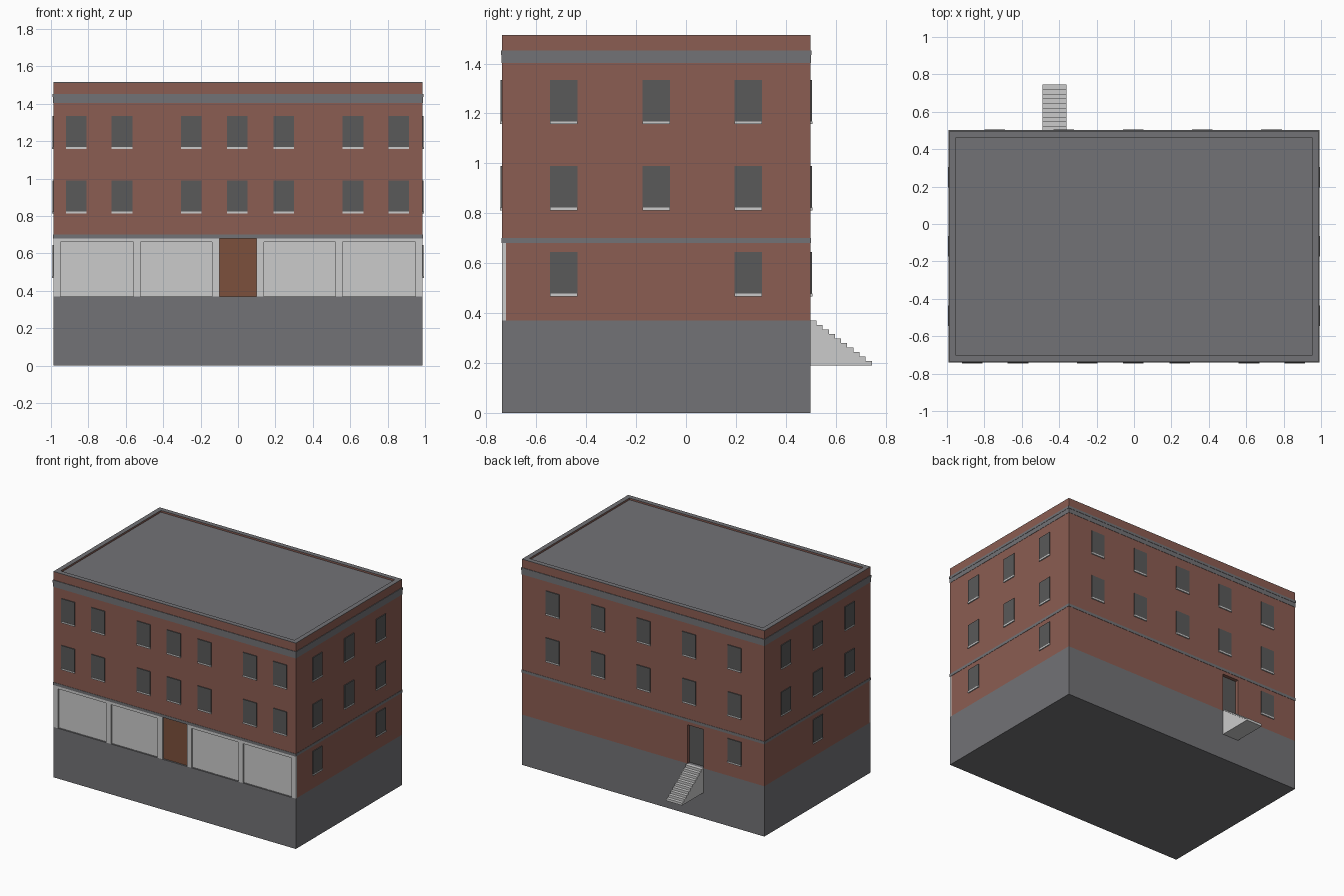
import bpy, bmesh

if "Cube" in bpy.data.objects:
    bpy.data.objects.remove(bpy.data.objects["Cube"])

def mat(name, r, g, b):
    m = bpy.data.materials.new(name)
    m.diffuse_color = (r, g, b, 1)
    m.use_nodes = True
    m.node_tree.nodes["Principled BSDF"].inputs["Base Color"].default_value = m.diffuse_color
    return m

BRICK = mat("brick", 0.26, 0.11, 0.085)
STONE = mat("stone", 0.17, 0.17, 0.18)
GLASS = mat("dark_glass", 0.1, 0.1, 0.1)
WOOD = mat("door_wood", 0.2, 0.08, 0.045)

def make(name, boxes, material=None):
    """One object from a list of (x0, x1, y0, y1, z0, z1) boxes."""
    bm = bmesh.new()
    for x0, x1, y0, y1, z0, z1 in boxes:
        for v in bmesh.ops.create_cube(bm, size=1)["verts"]:
            v.co = (x1 if v.co.x > 0 else x0,
                    y1 if v.co.y > 0 else y0,
                    z1 if v.co.z > 0 else z0)
    me = bpy.data.meshes.new(name)
    bm.to_mesh(me)
    bm.free()
    ob = bpy.data.objects.new(name, me)
    bpy.context.collection.objects.link(ob)
    if material:
        me.materials.append(material)
    return ob

X, F, B = 0.987, -0.737, 0.498       # half width, front and back planes
G0, G1, TOP = 0.37, 0.685, 1.515     # ground floor bottom / top, parapet top
SHOP = F + 0.015                     # recessed shop wall plane
DX0, DX1, DZ = -0.49, -0.36, 0.655   # back door opening

# Base and brick body; the ground floor leaves a pocket for the back door
make("stone_base", [(-X, X, F, B, 0, G0)], STONE)
make("ground_floor_wall", [
    (-X, X, SHOP, B - 0.03, G0, G1),
    (-X, DX0, B - 0.03, B, G0, G1),
    (DX1, X, B - 0.03, B, G0, G1),
    (DX0, DX1, B - 0.03, B, DZ, G1)], BRICK)
make("upper_wall", [(-X, X, F, B, G1, 1.49)], BRICK)
make("back_door", [(DX0, DX1, B - 0.03, B - 0.025, G0, DZ)], GLASS)

# Parapet ring with stone coping, and the flat roof
P = 0.035
def ring(z0, z1):
    return [(-X, X, F, F + P, z0, z1), (-X, X, B - P, B, z0, z1),
            (-X, -X + P, F + P, B - P, z0, z1), (X - P, X, F + P, B - P, z0, z1)]
make("parapet", ring(1.49, TOP - 0.003), BRICK)
make("parapet_coping", ring(TOP - 0.003, TOP), STONE)
make("roof", [(-X + P, X - P, F + P, B - P, 1.485, 1.502)], STONE)

# Stone string course and stepped cornice
e = 0.002
make("string_course", [(-X - e, X + e, F - e, B + e, 0.68, 0.70)], STONE)
make("cornice", [(-X - e, X + e, F - e, B + e, 1.403, 1.435),
                 (-X - 2 * e, X + 2 * e, F - 2 * e, B + 2 * e, 1.435, 1.453)], STONE)

# Shop front: piers, glazing bars, lintels, panes, mirrored about the entrance
piers, panes, lintels = [], [], []
for s in (-1, 1):
    def span(a, b):
        return (min(s * a, s * b), max(s * a, s * b))
    for a, b in ((0.10, 0.138), (0.52, 0.558), (0.95, X)):
        piers.append((*span(a, b), F, SHOP, G0, 0.68))
    for a, b in ((0.138, 0.52), (0.558, 0.95)):
        m = (a + b) / 2
        lintels.append((*span(a, b), F, SHOP, 0.66, 0.68))
        piers.append((*span(m - 0.004, m + 0.004), SHOP - 0.006, SHOP, G0, 0.66))
        panes.append((*span(a, b), SHOP - 0.003, SHOP + 0.002, G0, 0.66))
make("shop_piers", piers)
make("shop_lintels", lintels)
make("shop_panes", panes)
make("front_door", [(-0.10, 0.10, SHOP - 0.003, SHOP + 0.002, G0, 0.68)], WOOD)

# Windows: thin dark panels with a sloping-forward sill below
W, T = 0.055, 0.006
glass, sills = [], []
def window(side, c, z0, z1):
    for out, a, b, t in ((glass, z0 + 0.01, z1, T), (sills, z0, z0 + 0.011, T + 0.002)):
        if side == "front":
            out.append((c - W, c + W, F - t, F + 0.002, a, b))
        elif side == "back":
            out.append((c - W, c + W, B - 0.002, B + t, a, b))
        elif side == "right":
            out.append((X - 0.002, X + t, c - W, c + W, a, b))
        else:
            out.append((-X - t, -X + 0.002, c - W, c + W, a, b))

LOW, MID, HIGH = (0.467, 0.645), (0.812, 0.99), (1.157, 1.335)
SIDE = (-0.49, -0.12, 0.25)
for z in (MID, HIGH):
    for x in (-0.865, -0.62, -0.25, -0.005, 0.245, 0.615, 0.86):
        window("front", x, *z)
    for i in range(5):
        window("back", -0.745 + 0.37 * i, *z)
    for y in SIDE:
        window("right", y, *z)
        window("left", y, *z)
window("right", SIDE[0], *LOW)
window("right", SIDE[2], *LOW)
window("left", SIDE[1], *LOW)
window("back", -0.745, *LOW)
make("windows", glass, GLASS)
make("window_sills", sills)

# Back stairs: stepped profile with a sloped soffit down to a flat underside
N, RUN, RISE = 10, 0.0247, 0.018
prof = [(B, 0.19), (B, G0)]
for i in range(N):
    y, z = B + RUN * (i + 1), G0 - RISE * i
    prof += [(y, z), (y, z - RISE)]
bm = bmesh.new()
face = bm.faces.new([bm.verts.new((DX0, y, z)) for y, z in prof])
ext = bmesh.ops.extrude_face_region(bm, geom=[face])["geom"]
bmesh.ops.translate(bm, vec=(DX1 - DX0, 0, 0),
                    verts=[v for v in ext if isinstance(v, bmesh.types.BMVert)])
bmesh.ops.recalc_face_normals(bm, faces=bm.faces)
me = bpy.data.meshes.new("back_stairs")
bm.to_mesh(me)
bm.free()
bpy.context.collection.objects.link(bpy.data.objects.new("back_stairs", me))
